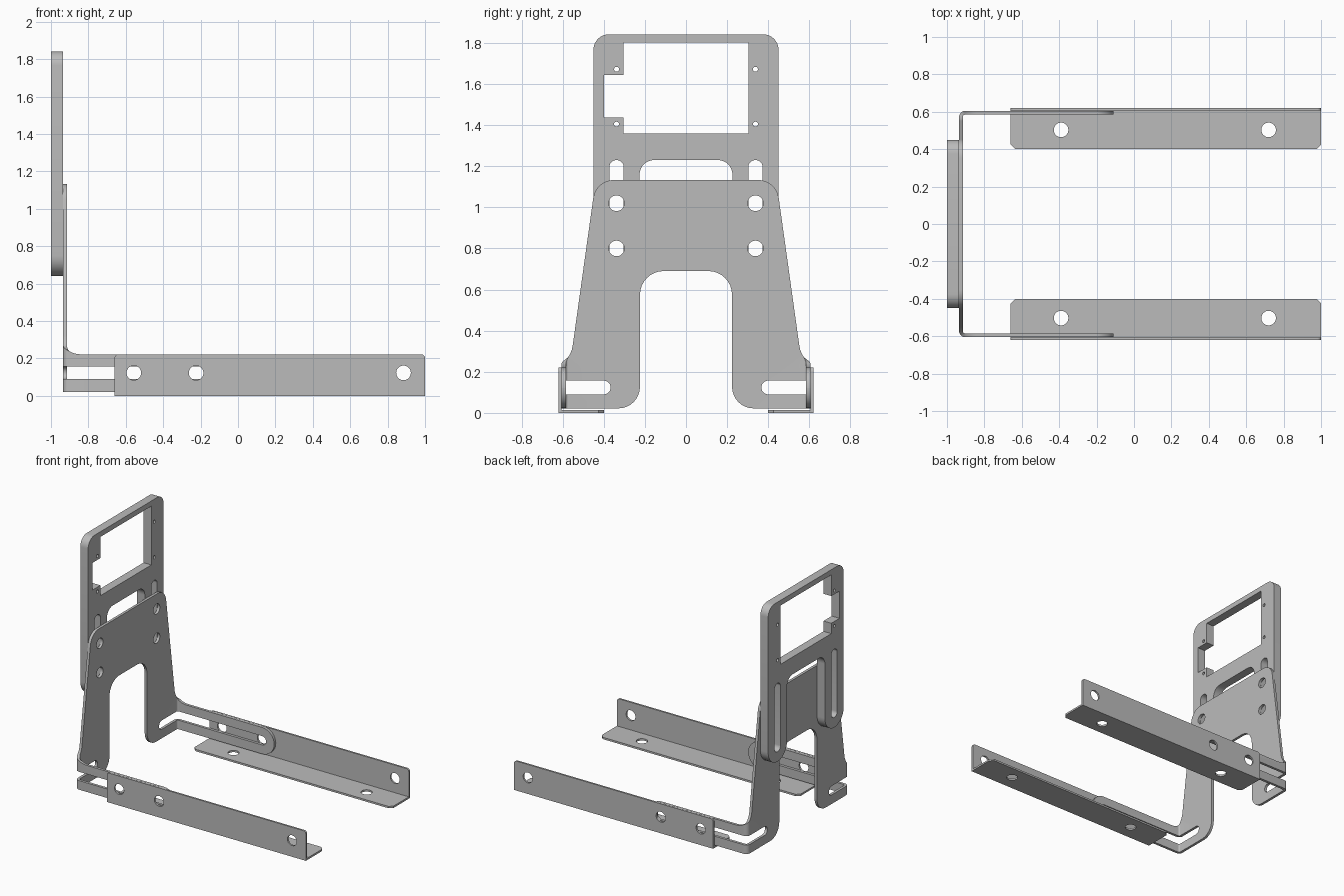
import bpy, bmesh, math
from mathutils import Vector

if "Cube" in bpy.data.objects:
    bpy.data.objects.remove(bpy.data.objects["Cube"])

grey = bpy.data.materials.new("grey_metal")
grey.diffuse_color = (0.5, 0.5, 0.5, 1)
grey.use_nodes = True
grey.node_tree.nodes["Principled BSDF"].inputs["Base Color"].default_value = grey.diffuse_color


def rounded(corners, steps=8):
    """Closed 2D loop from (a, b, radius) corners."""
    loop = []
    for i, (a, b, r) in enumerate(corners):
        p = Vector((a, b))
        if r == 0:
            loop.append(p)
            continue
        d1 = (Vector(corners[i - 1][:2]) - p).normalized()
        d2 = (Vector(corners[(i + 1) % len(corners)][:2]) - p).normalized()
        half = d1.angle(d2) / 2
        c = p + (d1 + d2).normalized() * (r / math.sin(half))
        v1 = p + d1 * (r / math.tan(half)) - c
        v2 = p + d2 * (r / math.tan(half)) - c
        a1 = math.atan2(v1.y, v1.x)
        turn = (math.atan2(v2.y, v2.x) - a1 + math.pi) % (2 * math.pi) - math.pi
        for k in range(steps + 1):
            t = a1 + turn * k / steps
            loop.append(c + Vector((math.cos(t), math.sin(t))) * r)
    return loop


def circle(a, b, r, n=32):
    return [Vector((a + r * math.cos(2 * math.pi * k / n),
                    b + r * math.sin(2 * math.pi * k / n))) for k in range(n)]


def slot(a0, a1, b0, b1):
    r = 0.49 * min(a1 - a0, b1 - b0)
    return rounded([(a0, b0, r), (a1, b0, r), (a1, b1, r), (a0, b1, r)])


def mirrored(half):
    return half + [(-a, b, r) for a, b, r in reversed(half)]


def sheet(name, loops, t0, t1, place, cuts=()):
    """Flat sheet with holes; place(a, b, t) puts it in space, cuts add bend lines."""
    bm = bmesh.new()
    for loop in loops:
        vs = [bm.verts.new((p.x, p.y, 0)) for p in loop]
        for i, v in enumerate(vs):
            bm.edges.new((vs[i - 1], v))
    bmesh.ops.triangle_fill(bm, edges=bm.edges[:], use_beauty=True, normal=(0, 0, 1))
    for u in cuts:
        bmesh.ops.bisect_plane(bm, geom=bm.verts[:] + bm.edges[:] + bm.faces[:],
                               dist=1e-6, plane_co=(u, 0, 0), plane_no=(1, 0, 0))
    bm.verts.index_update()
    n = len(bm.verts)
    flat = [v.co.copy() for v in bm.verts]
    verts = [place(p.x, p.y, t) for t in (t0, t1) for p in flat]
    tris = [[v.index for v in f.verts] for f in bm.faces]
    faces = tris + [[i + n for i in reversed(f)] for f in tris]
    for e in bm.edges:
        if e.is_boundary:
            i, j = (v.index for v in e.verts)
            faces.append([i, j, j + n, i + n])
    bm.free()
    mesh = bpy.data.meshes.new(name)
    mesh.from_pydata(verts, [], faces)
    bm = bmesh.new()
    bm.from_mesh(mesh)
    bmesh.ops.recalc_face_normals(bm, faces=bm.faces[:])
    bm.to_mesh(mesh)
    bm.free()
    mesh.materials.append(grey)
    ob = bpy.data.objects.new(name, mesh)
    bpy.context.collection.objects.link(ob)
    bpy.ops.object.select_all(action='DESELECT')
    ob.select_set(True)
    bpy.context.view_layer.objects.active = ob
    bpy.ops.object.shade_smooth_by_angle(angle=math.radians(30))
    return ob


# Upright mounting panel: window with side notch, screw holes, slotted legs
panel = [rounded(mirrored([(0.45, 1.842, 0.075), (0.45, 0.64, 0.111),
                           (0.226, 0.64, 0.111), (0.226, 1.23, 0.07)])),
         rounded([(-0.303, 1.803, 0), (0.303, 1.803, 0), (0.303, 1.36, 0),
                  (-0.303, 1.36, 0), (-0.303, 1.438, 0), (-0.40, 1.438, 0),
                  (-0.40, 1.643, 0), (-0.303, 1.643, 0)])]
for s in (-1, 1):
    panel.append(slot(s * 0.338 - 0.035, s * 0.338 + 0.035, 0.715, 1.23))
    panel += [circle(s * 0.338, z, 0.012, 16) for z in (1.672, 1.405)]
sheet("mounting_panel", panel, -1.0, -0.935, lambda a, b, t: (t, a, b))

# Bent bracket: drawn flat, then both arms are folded forward along +x
BEND_R, MID_X, MID_Y = 0.022, -0.925, 0.595
U0 = MID_Y - BEND_R
U1 = U0 + BEND_R * math.pi / 2


def fold(a, b, t):
    s, u = math.copysign(1, a), abs(a)
    if u <= U0:
        return (MID_X - t, a, b)
    ang = min((u - U0) / BEND_R, math.pi / 2)
    x = MID_X + BEND_R - (BEND_R + t) * math.cos(ang) + max(0, u - U1)
    return (x, s * (U0 + (BEND_R + t) * math.sin(ang)), b)


bracket = [rounded(mirrored([(0.439, 1.133, 0.10), (0.566, 0.222, 0.12),
                             (1.402, 0.222, 0.099), (1.402, 0.022, 0.099),
                             (0.224, 0.022, 0.105), (0.224, 0.69, 0.115)]))]
for s in (-1, 1):
    ends = sorted((s * 0.367, s * 1.335))
    bracket.append(slot(ends[0], ends[1], 0.09, 0.157))
    bracket += [circle(s * 0.338, z, 0.038) for z in (1.02, 0.80)]
folds = [s * (U0 + (U1 - U0) * k / 6) for s in (-1, 1) for k in range(7)]
sheet("bent_bracket", bracket, -0.01, 0.01, fold, folds)

# Angle rails: upright web and bottom flange on each side
for s, side in ((-1, "front"), (1, "back")):
    web = [rounded([(-0.66, 0, 0), (1, 0, 0), (1, 0.222, 0.02), (-0.66, 0.222, 0.02)])]
    web += [circle(x, 0.123, 0.039) for x in (-0.557, -0.224, 0.885)]
    sheet(side + "_rail_web", web, 0.606, 0.62, lambda a, b, t: (a, s * t, b))
    c = 0.025
    flange = [rounded([(-0.66, 0.606, 0), (-0.66, 0.40 + c, 0), (-0.66 + c, 0.40, 0),
                       (1 - c, 0.40, 0), (1, 0.40 + c, 0), (1, 0.606, 0)])]
    flange += [circle(x, 0.503, 0.039) for x in (-0.39, 0.72)]
    sheet(side + "_rail_flange", flange, 0, 0.014, lambda a, b, t: (a, s * b, t))
